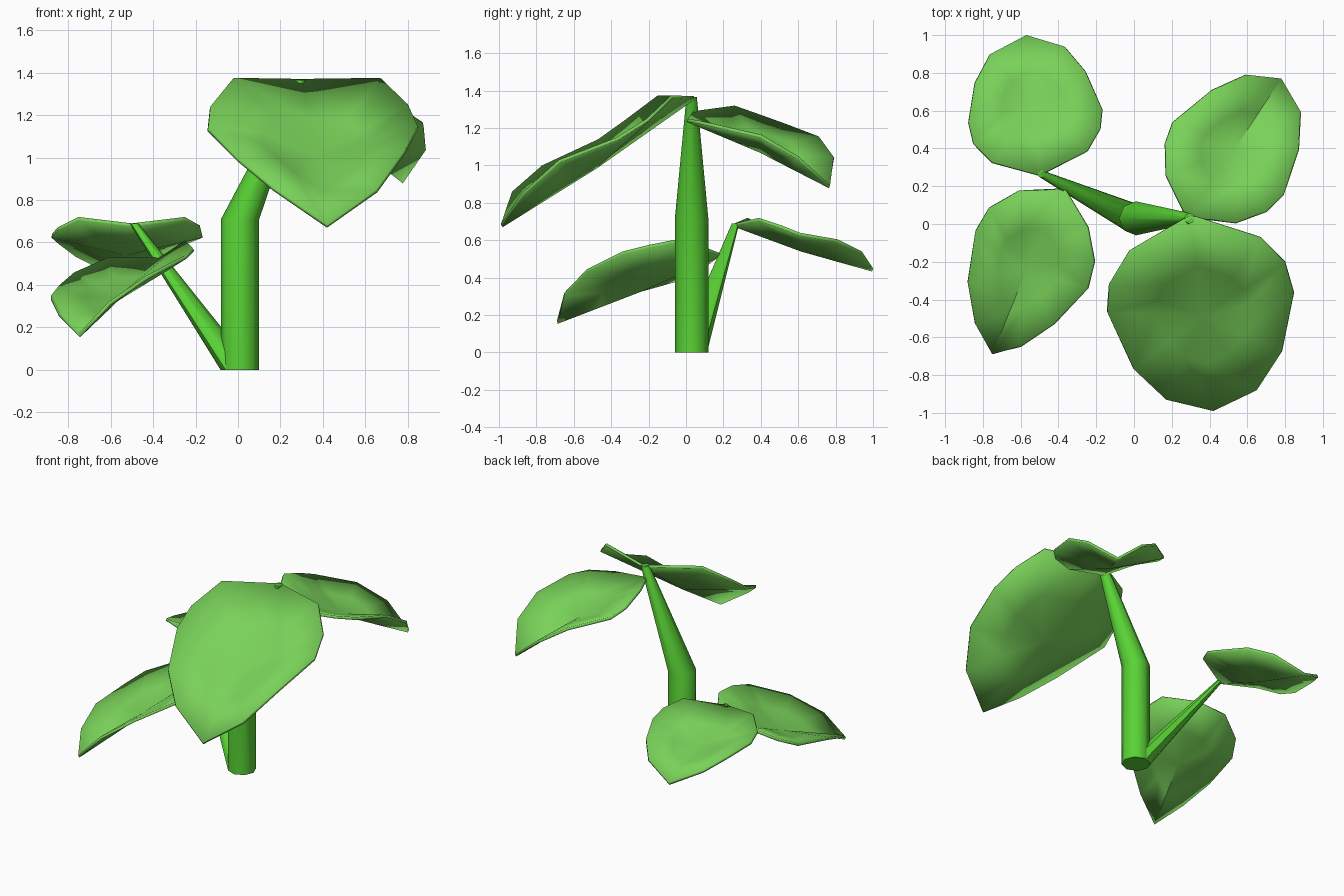
import bpy, bmesh, math
from mathutils import Vector

if "Cube" in bpy.data.objects:
    bpy.data.objects.remove(bpy.data.objects["Cube"])


def material(name, rgb):
    m = bpy.data.materials.new(name)
    m.diffuse_color = (*rgb, 1)
    m.use_nodes = True
    m.node_tree.nodes["Principled BSDF"].inputs["Base Color"].default_value = m.diffuse_color
    return m


leaf_green = material("leaf_green", (0.19, 0.64, 0.10))
stem_green = material("stem_green", (0.10, 0.65, 0.035))


def finish(bm, name, mat, angle):
    bmesh.ops.recalc_face_normals(bm, faces=bm.faces) if mat is stem_green else None
    me = bpy.data.meshes.new(name)
    bm.to_mesh(me)
    bm.free()
    me.materials.append(mat)
    ob = bpy.data.objects.new(name, me)
    bpy.context.collection.objects.link(ob)
    bpy.ops.object.select_all(action='DESELECT')
    ob.select_set(True)
    bpy.context.view_layer.objects.active = ob
    bpy.ops.object.shade_smooth_by_angle(angle=math.radians(angle))
    return ob


def tube(name, path, sides=8):
    """Tapered stalk from level rings: (x, y, z, radius)."""
    bm = bmesh.new()
    rings = []
    for x, y, z, r in path:
        rings.append([bm.verts.new((x + r * math.cos(i * math.tau / sides),
                                    y + r * math.sin(i * math.tau / sides), z))
                      for i in range(sides)])
    for a, b in zip(rings, rings[1:]):
        for i in range(sides):
            j = (i + 1) % sides
            bm.faces.new((a[i], a[j], b[j], b[i]))
    bm.faces.new(rings[0][::-1])
    bm.faces.new(rings[-1])
    return finish(bm, name, stem_green, 50)


def leaf(name, rim, depth):
    """Thin cupped leaf: rim, half-way ring and lowered centre."""
    bm = bmesh.new()
    rim = [Vector(p) for p in rim]
    mid = sum(rim, Vector()) / len(rim)
    outer = [bm.verts.new(p) for p in rim]
    inner = [bm.verts.new(p.lerp(mid, 0.5) - Vector((0, 0, depth * 0.5))) for p in rim]
    centre = bm.verts.new(mid - Vector((0, 0, depth)))
    n = len(rim)
    for i in range(n):
        j = (i + 1) % n
        bm.faces.new((outer[i], outer[j], inner[j], inner[i]))
        bm.faces.new((inner[i], inner[j], centre))
    bm.normal_update()
    # make the sheet face upwards so thickness grows downwards
    if sum(f.normal.z for f in bm.faces) < 0:
        bmesh.ops.reverse_faces(bm, faces=bm.faces)
    ob = finish(bm, name, leaf_green, 60)
    mod = ob.modifiers.new("thickness", 'SOLIDIFY')
    mod.thickness = 0.018
    mod.offset = -1
    return ob


# stalks
tube("main_stem", [(0.01, 0.03, 0, 0.09), (0.01, 0.03, 0.71, 0.09), (0.295, 0.03, 1.365, 0.028)])
tube("side_branch", [(0.0, 0.03, 0, 0.082), (-0.49, 0.265, 0.69, 0.02)])

# leaves, each rim starting at its stalk
leaf("large_front_leaf", [
    (0.30, 0.04, 1.37), (0.67, -0.08, 1.375), (0.80, -0.21, 1.25), (0.845, -0.37, 1.15),
    (0.78, -0.68, 1.03), (0.65, -0.88, 0.85), (0.42, -0.99, 0.685), (0.17, -0.93, 0.86),
    (0.0, -0.77, 1.0), (-0.14, -0.47, 1.14), (-0.13, -0.33, 1.24), (-0.02, -0.15, 1.375)], 0.11)
leaf("upper_back_leaf", [
    (0.28, 0.04, 1.29), (0.54, 0.01, 1.25), (0.70, 0.07, 1.24), (0.79, 0.16, 1.22),
    (0.87, 0.40, 1.165), (0.88, 0.60, 1.05), (0.78, 0.77, 0.895), (0.60, 0.79, 1.045),
    (0.42, 0.71, 1.155), (0.21, 0.54, 1.22), (0.17, 0.43, 1.26), (0.175, 0.26, 1.32)], 0.09)
leaf("lower_back_leaf", [
    (-0.50, 0.26, 0.69), (-0.75, 0.33, 0.72), (-0.85, 0.43, 0.67), (-0.875, 0.54, 0.64),
    (-0.84, 0.75, 0.61), (-0.76, 0.90, 0.55), (-0.57, 1.0, 0.45), (-0.37, 0.94, 0.54),
    (-0.26, 0.81, 0.605), (-0.17, 0.61, 0.64), (-0.18, 0.51, 0.68), (-0.25, 0.39, 0.72)], 0.07)
leaf("lower_front_leaf", [
    (-0.37, 0.185, 0.53), (-0.61, 0.17, 0.53), (-0.77, 0.08, 0.46), (-0.84, -0.04, 0.40),
    (-0.88, -0.31, 0.35), (-0.84, -0.53, 0.27), (-0.75, -0.69, 0.17), (-0.61, -0.65, 0.32),
    (-0.43, -0.53, 0.445), (-0.25, -0.34, 0.54), (-0.215, -0.20, 0.575), (-0.25, -0.02, 0.61)], 0.09)
